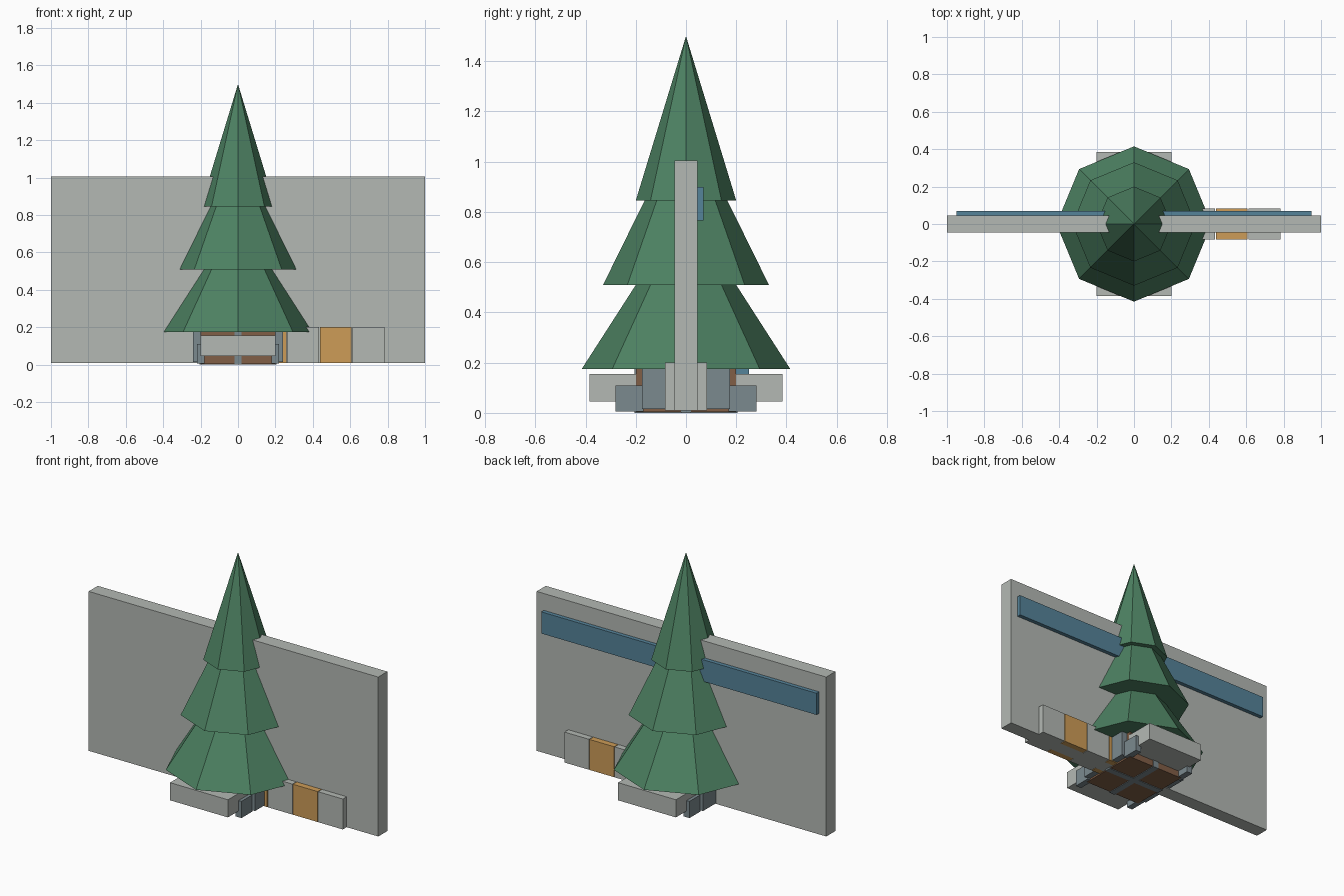
import bpy, bmesh
from math import pi
from mathutils import Matrix, Vector

old = bpy.data.objects.get("Cube")
if old:
    bpy.data.objects.remove(old, do_unlink=True)


def material(name, rgb):
    linear = [(c / 255) ** 2.2 for c in rgb] + [1]
    m = bpy.data.materials.new(name)
    m.use_nodes = True
    m.diffuse_color = linear
    m.node_tree.nodes["Principled BSDF"].inputs["Base Color"].default_value = linear
    return m


grey = material("pale grey", (178, 183, 178))
green = material("pine green", (78, 128, 98))
brown = material("trunk brown", (128, 95, 72))
slate = material("slate", (122, 136, 141))
orange = material("orange", (204, 155, 88))
blue = material("steel blue", (86, 130, 152))


def add_object(name, bm, mat):
    mesh = bpy.data.meshes.new(name)
    bm.to_mesh(mesh)
    bm.free()
    mesh.materials.append(mat)
    obj = bpy.data.objects.new(name, mesh)
    bpy.context.collection.objects.link(obj)


def box(name, low, high, mat):
    low, high = Vector(low), Vector(high)
    bm = bmesh.new()
    place = Matrix.Translation((low + high) / 2) @ Matrix.Diagonal((high - low).to_4d())
    bmesh.ops.create_cube(bm, size=1, matrix=place)
    add_object(name, bm, mat)


def tier(name, radius, bottom, apex):
    bm = bmesh.new()
    place = Matrix.Translation((0, 0, (bottom + apex) / 2)) @ Matrix.Rotation(pi / 2, 4, "Z")
    bmesh.ops.create_cone(bm, cap_ends=True, segments=8, radius1=radius, radius2=0,
                          depth=apex - bottom, matrix=place)
    bmesh.ops.remove_doubles(bm, verts=bm.verts, dist=0.0001)
    add_object(name, bm, mat=green)


# Wall with a long strip on its back
box("wall", (-1, -0.045, 0.01), (1, 0.045, 1.005), grey)
box("wall_strip", (-0.95, 0.045, 0.765), (0.95, 0.07, 0.9), blue)

# Eight-sided tree tiers
tier("lower_tier", 0.415, 0.175, 0.82)
tier("middle_tier", 0.33, 0.51, 1.18)
tier("top_tier", 0.2, 0.845, 1.5)

# Square trunk base with crossing bands
box("trunk_base", (-0.2, -0.2, 0.004), (0.2, 0.2, 0.19), brown)
box("band_lengthwise", (-0.02, -0.205, 0), (0.02, 0.205, 0.18), slate)
box("band_crosswise", (-0.205, -0.02, 0), (0.205, 0.02, 0.18), slate)
box("back_strip", (-0.18, 0.19, 0.13), (0.18, 0.25, 0.18), blue)

# Side plates and runners, and the front and back blocks
for side, s in (("left", 1), ("right", -1)):
    x = sorted((s * 0.2, s * 0.24))
    box(side + "_side_plate", (x[0], -0.175, 0.015), (x[1], 0.175, 0.18), slate)
    for end, t in (("front", -1), ("back", 1)):
        x, y = sorted((s * 0.18, s * 0.22)), sorted((t * 0.17, t * 0.28))
        box(f"{side}_{end}_runner", (x[0], y[0], 0.006), (x[1], y[1], 0.11), slate)
for end, t in (("front", -1), ("back", 1)):
    y = sorted((t * 0.19, t * 0.385))
    box(end + "_block", (-0.2, y[0], 0.045), (0.2, y[1], 0.155), grey)

# Row of alternating blocks along the wall
for i, mat in enumerate((orange, grey, orange, grey)):
    x = 0.09 + i * 0.174
    box(f"row_block_{i + 1}", (x, -0.083, 0.01), (x + 0.17, 0.083, 0.2), mat)
